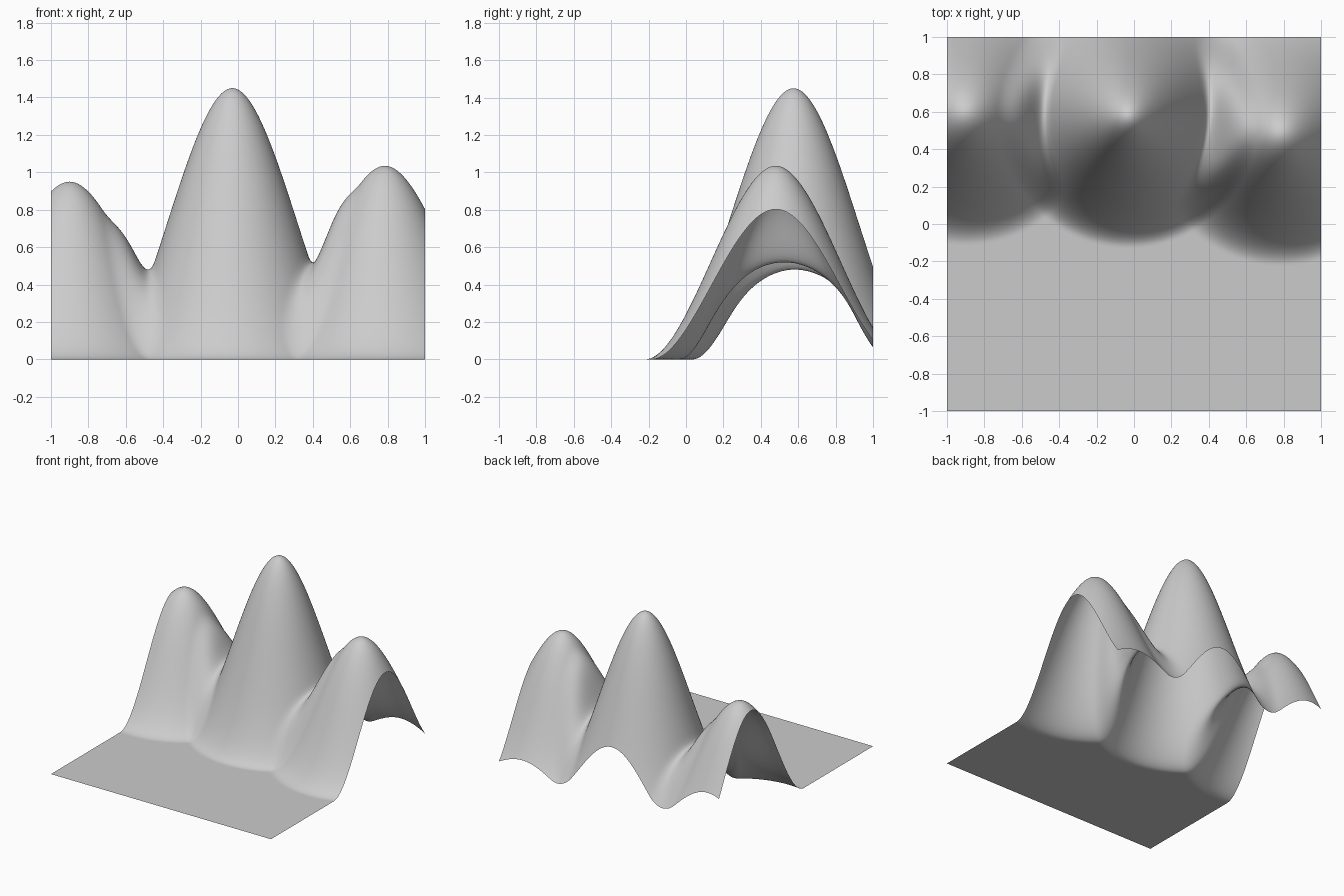
import bpy, bmesh
from mathutils import Vector

if "Cube" in bpy.data.objects:
    bpy.data.objects.remove(bpy.data.objects["Cube"])

SEGMENTS = 160
RADIUS = 0.70


def pull_up(bm, x, y, height):
    """Raise a soft hill; falloff uses 3D distance from the base point, so steep slopes resist."""
    near = min(bm.verts, key=lambda v: (v.co.x - x) ** 2 + (v.co.y - y) ** 2)
    centre = Vector((x, y, near.co.z))
    for v in bm.verts:
        d = 1 - (v.co - centre).length / RADIUS
        if d > 0:
            v.co.z += height * d * d * (3 - 2 * d)


# Flat square sheet
bm = bmesh.new()
bmesh.ops.create_grid(bm, x_segments=SEGMENTS, y_segments=SEGMENTS, size=1)

# Middle peak first, then the two side peaks
pull_up(bm, -0.03, 0.575, 1.45)
pull_up(bm, -0.90, 0.59, 0.95)
pull_up(bm, 0.785, 0.48, 1.035)

for f in bm.faces:
    f.smooth = True
mesh = bpy.data.meshes.new("mountain_terrain")
bm.to_mesh(mesh)
bm.free()
terrain = bpy.data.objects.new("mountain_terrain", mesh)
bpy.context.collection.objects.link(terrain)
